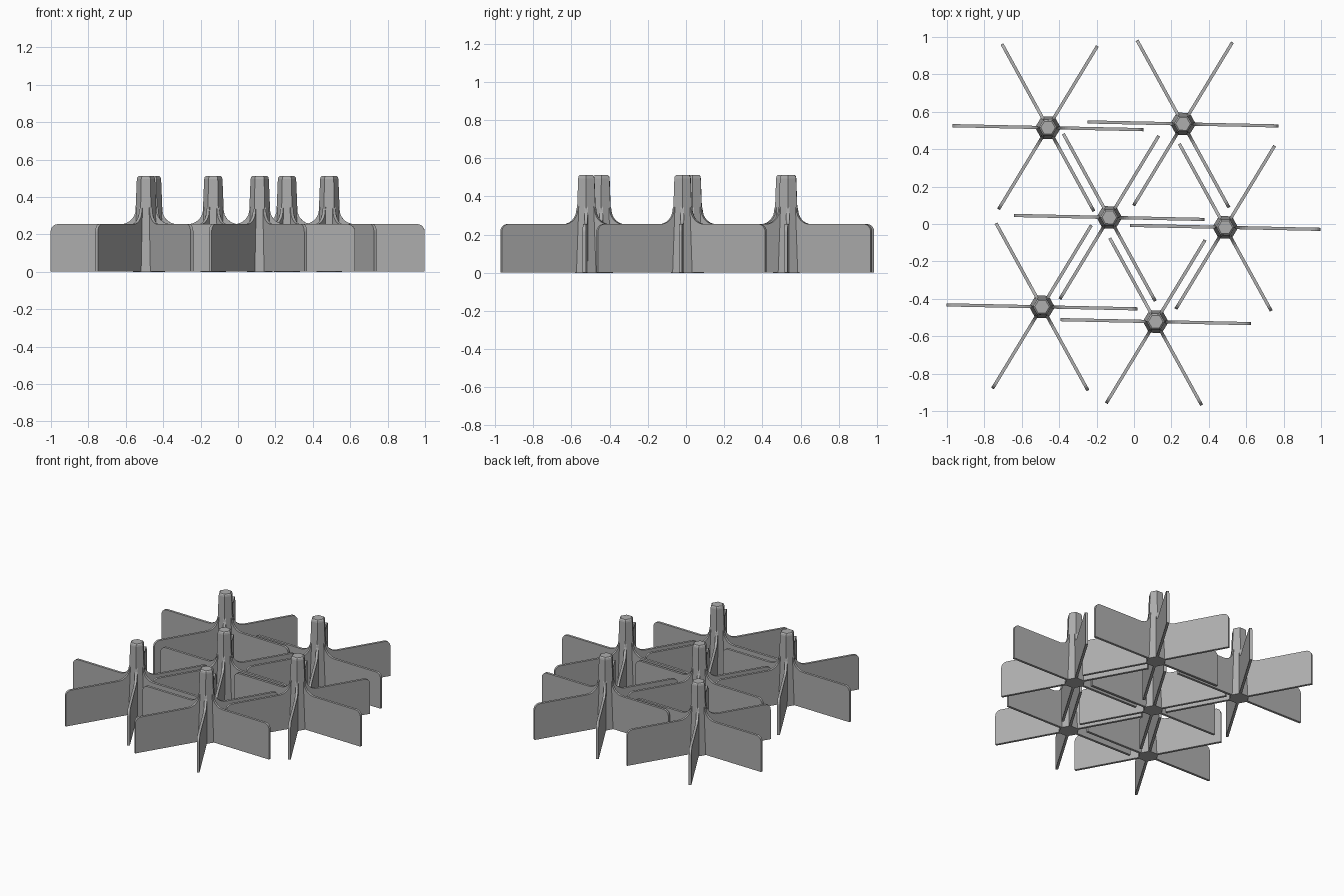
import bpy, bmesh, math
from mathutils import Matrix, Vector

if "Cube" in bpy.data.objects:
    bpy.data.objects.remove(bpy.data.objects["Cube"])

FIN_LEN, FIN_H, FIN_T = 0.51, 0.255, 0.017
TURN = math.radians(-1.2)
CENTRES = [(-0.46, 0.515), (0.262, 0.535), (-0.132, 0.035),
           (0.488, -0.018), (-0.492, -0.443), (0.116, -0.522)]

grey = bpy.data.materials.new("plain grey")
grey.diffuse_color = (0.42, 0.42, 0.42, 1)
grey.use_nodes = True
grey.node_tree.nodes["Principled BSDF"].inputs["Base Color"].default_value = grey.diffuse_color


def arc(cx, cz, r, a0, a1, n=6):
    return [(cx + r * math.cos(math.radians(a0 + (a1 - a0) * i / n)),
             cz + r * math.sin(math.radians(a0 + (a1 - a0) * i / n))) for i in range(n + 1)]


def add_hub(bm):
    # six-sided tapering post with a small chamfer around the top
    rings = []
    for r, z in [(0.069, 0), (0.049, 0.495), (0.046, 0.506), (0.039, 0.512)]:
        rings.append([bm.verts.new((r * math.cos(math.radians(60 * k)),
                                    r * math.sin(math.radians(60 * k)), z)) for k in range(6)])
    for a, b in zip(rings, rings[1:]):
        for k in range(6):
            bm.faces.new((a[k], a[(k + 1) % 6], b[(k + 1) % 6], b[k]))
    bm.faces.new(rings[0][::-1])
    bm.faces.new(rings[-1])


def add_fin(bm, angle):
    # thin plate: rounded outer corner, concave sweep up into the post
    profile = [(0.03, 0.001), (FIN_LEN, 0.001)]
    profile += arc(FIN_LEN - 0.04, FIN_H - 0.04, 0.04, 0, 90)
    profile += arc(0.135, FIN_H + 0.08, 0.08, 270, 180, 8)
    profile += [(0.03, 0.40)]
    turn = Matrix.Rotation(angle, 3, 'Z')
    sides = [[bm.verts.new(turn @ Vector((x, y, z))) for x, z in profile]
             for y in (-FIN_T / 2, FIN_T / 2)]
    bm.faces.new(sides[0])
    bm.faces.new(sides[1][::-1])
    n = len(profile)
    for i in range(n):
        j = (i + 1) % n
        bm.faces.new((sides[0][i], sides[1][i], sides[1][j], sides[0][j]))


# one star-shaped post shared by every copy
bm = bmesh.new()
add_hub(bm)
for k in range(6):
    add_fin(bm, math.radians(60 * k))
bmesh.ops.recalc_face_normals(bm, faces=bm.faces)
mesh = bpy.data.meshes.new("finned_post")
bm.to_mesh(mesh)
bm.free()
mesh.materials.append(grey)

for i, (x, y) in enumerate(CENTRES):
    post = bpy.data.objects.new(f"finned_post_{i + 1}", mesh)
    post.location = (x, y, 0)
    post.rotation_euler.z = TURN
    bpy.context.collection.objects.link(post)
